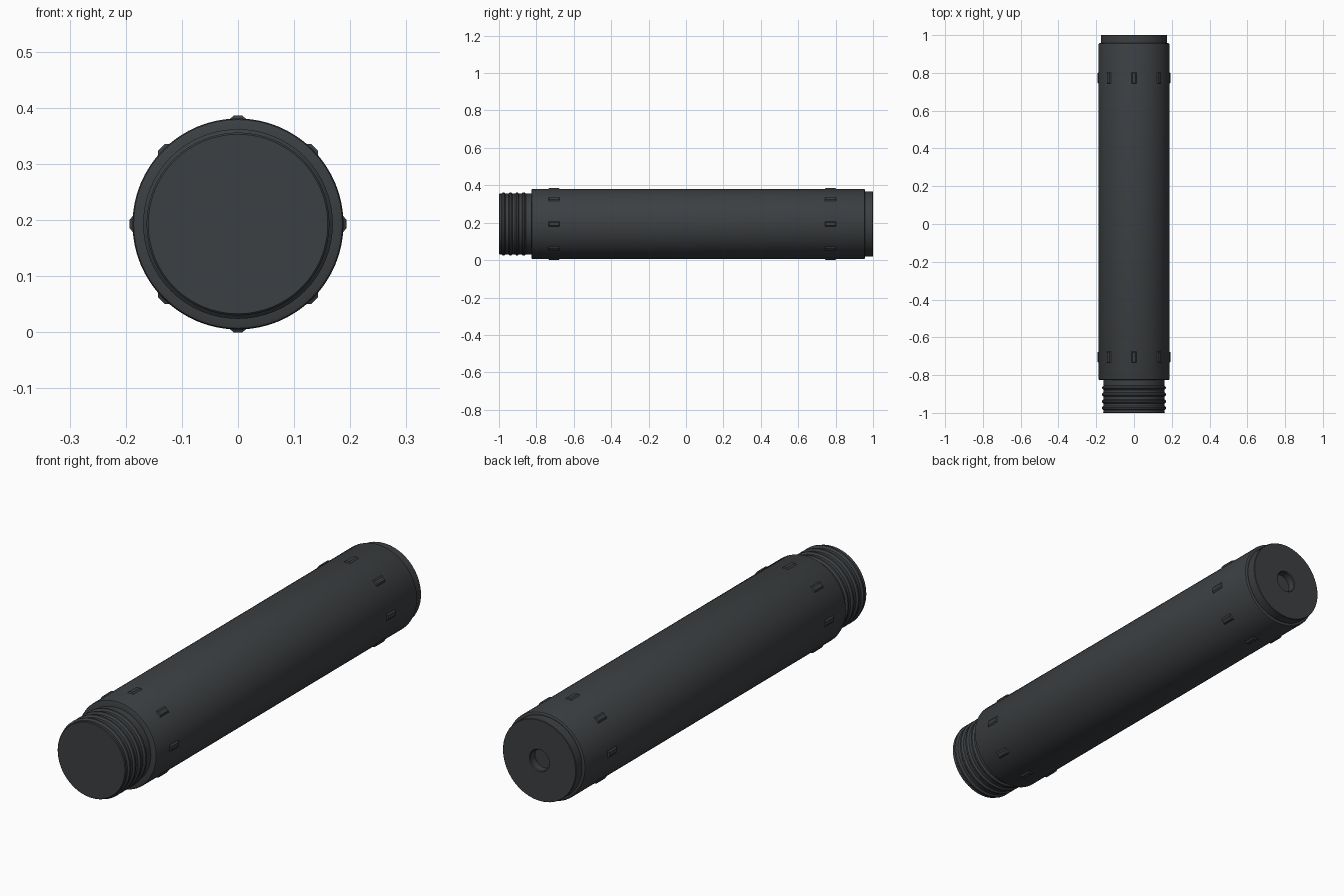
import bpy, bmesh, math
from mathutils import Matrix, Vector

if "Cube" in bpy.data.objects:
    bpy.data.objects.remove(bpy.data.objects["Cube"])

CZ = 0.193   # height of the tube axis
SEG = 64

mat = bpy.data.materials.new("dark_metal")
mat.diffuse_color = (0.045, 0.05, 0.054, 1)
mat.use_nodes = True
mat.node_tree.nodes["Principled BSDF"].inputs["Base Color"].default_value = mat.diffuse_color


def finish(name, bm):
    bmesh.ops.recalc_face_normals(bm, faces=bm.faces)
    me = bpy.data.meshes.new(name)
    bm.to_mesh(me)
    bm.free()
    ob = bpy.data.objects.new(name, me)
    bpy.context.collection.objects.link(ob)
    me.materials.append(mat)
    ob.location = (0, 0, CZ)
    bpy.context.view_layer.objects.active = ob
    ob.select_set(True)
    bpy.ops.object.shade_smooth_by_angle(angle=math.radians(30))
    ob.select_set(False)
    return ob


def lathe(name, profile):
    """Revolve (y, radius) points about the y axis, capping both ends."""
    bm = bmesh.new()
    rings = []
    for y, r in profile:
        rings.append([bm.verts.new((r * math.cos(2 * math.pi * i / SEG), y,
                                    r * math.sin(2 * math.pi * i / SEG)))
                      for i in range(SEG)])
    for a, b in zip(rings, rings[1:]):
        for i in range(SEG):
            j = (i + 1) % SEG
            bm.faces.new((a[i], a[j], b[j], b[i]))
    bm.faces.new(rings[0])
    bm.faces.new(rings[-1])
    return finish(name, bm)


# Threaded neck at the front
neck = [(-1.0, 0.160), (-0.997, 0.163)]
for k in range(4):
    y = -0.975 + k * 0.036
    neck += [(y - 0.011, 0.162), (y - 0.004, 0.169),
             (y + 0.004, 0.169), (y + 0.011, 0.162)]
neck.append((-0.82, 0.162))
lathe("threaded_neck", neck)

# Main tube and rear cap with a blind bore, one continuous surface
lathe("tube_body", [
    (-0.826, 0.15), (-0.826, 0.182), (-0.824, 0.186), (-0.819, 0.188),
    (0.949, 0.188), (0.955, 0.186), (0.958, 0.181), (0.958, 0.175),
    (0.998, 0.175), (1.0, 0.173),
    (1.0, 0.048), (0.996, 0.045), (0.965, 0.045)])

# Two rings of eight small tapered studs
bm = bmesh.new()
for yc in (-0.705, 0.773):
    for k in range(8):
        rot = Matrix.Rotation(k * math.pi / 4, 4, 'Y')
        low, high = [], []
        for sx, sy in ((-1, -1), (1, -1), (1, 1), (-1, 1)):
            low.append(bm.verts.new(rot @ Vector((sx * 0.017, yc + sy * 0.031, 0.185))))
            high.append(bm.verts.new(rot @ Vector((sx * 0.008, yc + sy * 0.026, 0.193))))
        bm.faces.new(low)
        bm.faces.new(high)
        for i in range(4):
            j = (i + 1) % 4
            bm.faces.new((low[i], low[j], high[j], high[i]))
finish("grip_studs", bm)
